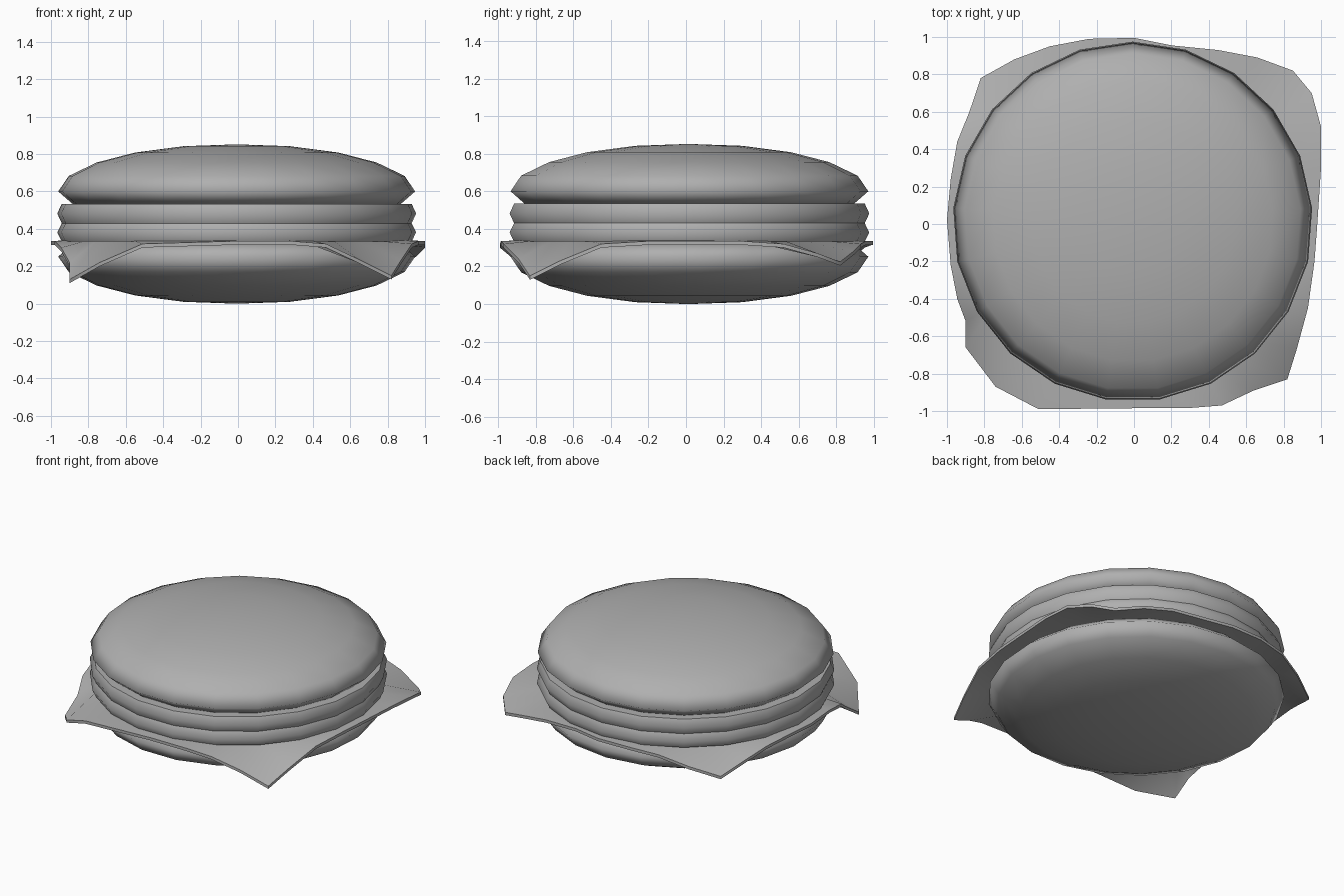
import bpy, bmesh, math

if "Cube" in bpy.data.objects:
    bpy.data.objects.remove(bpy.data.objects["Cube"])

SIDES = 21
CX, CY = -0.007, 0.013

grey = bpy.data.materials.new("mid_grey")
grey.diffuse_color = (0.43, 0.43, 0.43, 1)
grey.use_nodes = True
grey.node_tree.nodes["Principled BSDF"].inputs["Base Color"].default_value = grey.diffuse_color


def finish(name, bm, angle):
    bmesh.ops.recalc_face_normals(bm, faces=bm.faces)
    me = bpy.data.meshes.new(name)
    bm.to_mesh(me)
    bm.free()
    me.materials.append(grey)
    ob = bpy.data.objects.new(name, me)
    bpy.context.collection.objects.link(ob)
    bpy.ops.object.select_all(action='DESELECT')
    ob.select_set(True)
    bpy.context.view_layer.objects.active = ob
    bpy.ops.object.shade_smooth_by_angle(angle=math.radians(angle))
    return ob


def lathe(name, profile, angle):
    """Closed solid of revolution from (radius, z) pairs; radius 0 makes a pole."""
    bm = bmesh.new()
    rings = []
    for r, z in profile:
        if r == 0:
            rings.append([bm.verts.new((CX, CY, z))] * SIDES)
        else:
            rings.append([bm.verts.new((CX + r * math.sin(2 * math.pi * i / SIDES),
                                        CY + r * math.cos(2 * math.pi * i / SIDES), z))
                          for i in range(SIDES)])
    for a, b in zip(rings, rings[1:]):
        for i in range(SIDES):
            j = (i + 1) % SIDES
            bm.faces.new(list(dict.fromkeys((a[i], a[j], b[j], b[i]))))
    for ring in (rings[0], rings[-1]):
        if len(set(ring)) == SIDES:
            bm.faces.new(ring)
    return finish(name, bm, angle)


# Buns: flattened domes with a tucked-in, softly shaded rim, mirrored about mid height
dome = [(0.88, 0.533), (0.957, 0.60), (0.90, 0.683), (0.75, 0.755),
        (0.545, 0.808), (0.285, 0.842), (0, 0.852)]
lathe("top_bun", dome, 130)
lathe("bottom_bun", [(r, 0.852 - z) for r, z in dome], 130)

# Two stacked patties with bulging rims
for name, z0, z1 in (("lower_patty", 0.332, 0.43), ("upper_patty", 0.43, 0.534)):
    lathe(name, [(0.938, z0), (0.962, (z0 + z1) / 2), (0.938, z1)], 61)

# Cheese slice: flat centre, four unevenly drooping corners (x, y, z)
F = 0.335
outline = [
    (1.0, 0.52, 0.32), (0.95, 0.70, 0.27), (0.85, 0.82, 0.225), (0.66, 0.89, 0.28),
    (0.45, 0.93, 0.32), (0.2, 0.955, F), (0, 0.995, F), (-0.24, 0.99, F),
    (-0.45, 0.95, 0.32), (-0.64, 0.88, 0.26), (-0.82, 0.78, 0.2), (-0.88, 0.6, 0.26),
    (-0.945, 0.44, 0.32), (-0.98, 0.24, F), (-1.0, 0.02, F), (-0.98, -0.22, F),
    (-0.945, -0.40, 0.30), (-0.90, -0.52, 0.22), (-0.90, -0.66, 0.13),
    (-0.74, -0.87, 0.22), (-0.51, -0.99, 0.32), (0, -0.985, F), (0.28, -0.985, F),
    (0.47, -0.97, 0.32), (0.64, -0.89, 0.24), (0.82, -0.83, 0.15), (0.87, -0.67, 0.23),
    (0.93, -0.45, 0.32), (0.965, -0.2, F), (0.98, 0, F), (1.0, 0.3, F)]
THICK = 0.02
bm = bmesh.new()
n = len(outline)
edges = []
for drop in (0, THICK):                      # upper and lower skin
    outer = [bm.verts.new((x, y, z - drop)) for x, y, z in outline]
    inner = [bm.verts.new((0.87 * x / math.hypot(x, y), 0.87 * y / math.hypot(x, y),
                           F + 0.005 - drop)) for x, y, z in outline]
    for i in range(n):
        j = (i + 1) % n
        bm.faces.new((inner[i], outer[i], outer[j], inner[j]))
    bm.faces.new(inner)
    edges.append(outer)
for i in range(n):                           # cut edge of the slice
    j = (i + 1) % n
    bm.faces.new((edges[0][i], edges[0][j], edges[1][j], edges[1][i]))
finish("cheese_slice", bm, 50)
